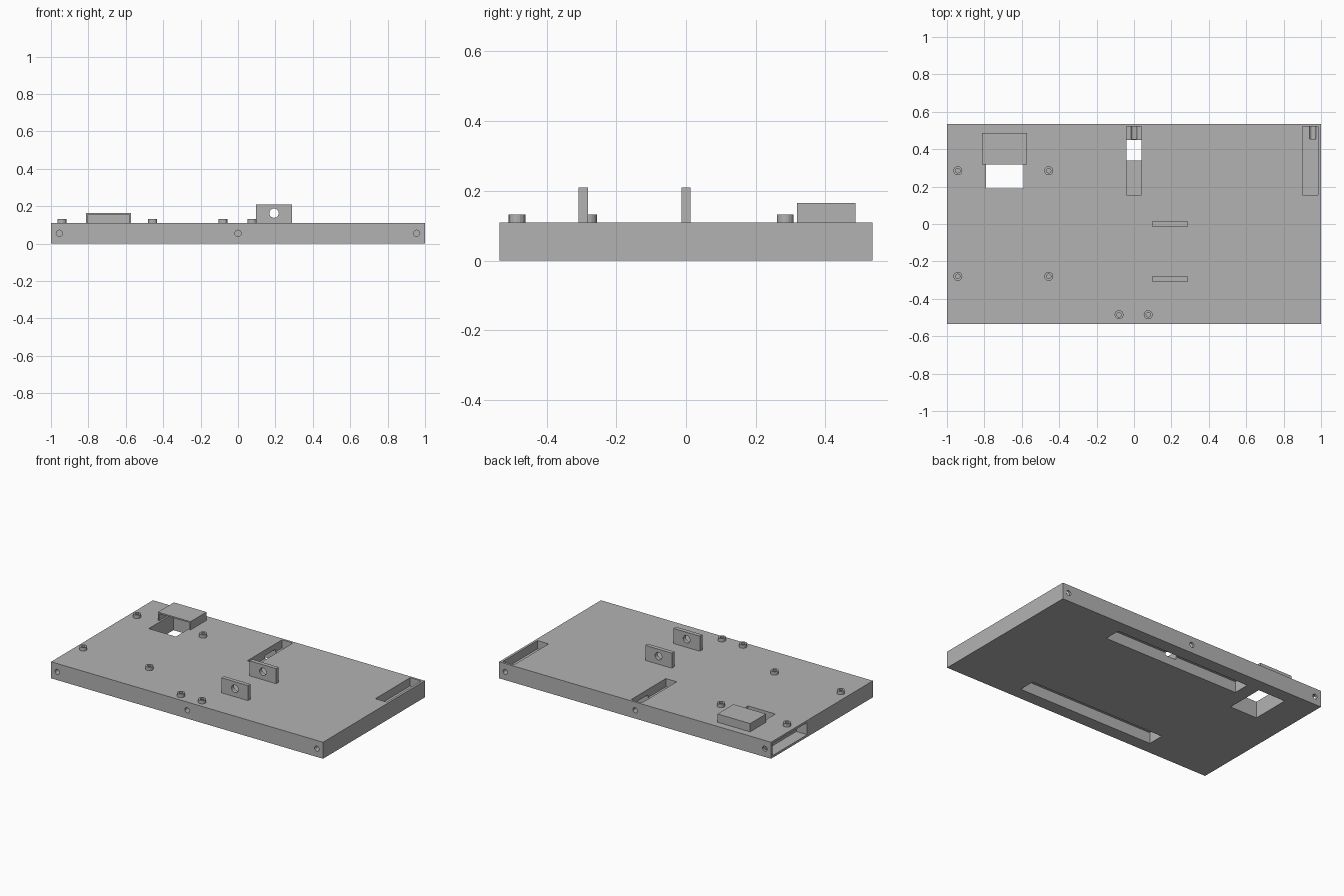
import bpy
from math import pi

if "Cube" in bpy.data.objects:
    bpy.data.objects.remove(bpy.data.objects["Cube"], do_unlink=True)

TOP = 0.11          # height of the base plate
HALF_DEPTH = 0.535

grey = bpy.data.materials.new("plain grey")
grey.use_nodes = True
grey.diffuse_color = (0.45, 0.45, 0.45, 1)
grey.node_tree.nodes["Principled BSDF"].inputs["Base Color"].default_value = grey.diffuse_color


def finish(name):
    ob = bpy.context.object
    ob.name = name
    ob.data.materials.append(grey)
    return ob


def box(name, x, y, z):
    """Box from three (low, high) ranges."""
    spans = (x, y, z)
    bpy.ops.mesh.primitive_cube_add(size=1, location=[(a + b) / 2 for a, b in spans])
    bpy.context.object.scale = [b - a for a, b in spans]
    bpy.ops.object.transform_apply(location=False, rotation=False)
    return finish(name)


def rod(name, centre, radius, length, along_y=False, sides=16):
    bpy.ops.mesh.primitive_cylinder_add(vertices=sides, radius=radius, depth=length, location=centre,
                                        rotation=(pi / 2 if along_y else 0, 0, 0))
    return finish(name)


def cut(target, cutter):
    """Subtract the cutter from the target, then drop the cutter."""
    cutter.hide_render = True
    mod = target.modifiers.new("cut", "BOOLEAN")
    mod.operation = "DIFFERENCE"
    mod.solver = "EXACT"
    mod.object = cutter
    bpy.ops.object.select_all(action="DESELECT")
    bpy.context.view_layer.objects.active = target
    target.select_set(True)
    bpy.ops.object.modifier_apply(modifier=mod.name)
    bpy.data.objects.remove(cutter, do_unlink=True)


# Base plate
plate = box("base_plate", (-1, 1), (-HALF_DEPTH, HALF_DEPTH), (0, TOP))

# Pockets in the top, and one opening sideways through the right edge
for x in ((-0.04, 0.04), (0.902, 0.984)):
    cut(plate, box("pocket_cutter", x, (0.155, 0.52), (0.055, 0.2)))
cut(plate, box("side_pocket_cutter", (-1.1, -0.92), (0.155, 0.52), (0.015, 0.095)))

# Long slots in the underside
for y in ((0.34, 0.45), (-0.45, -0.34)):
    cut(plate, box("slot_cutter", (-0.5, 0.5), y, (-0.1, 0.073)))

# Cable opening right through the plate
cut(plate, box("opening_cutter", (-0.79, -0.59), (0.19, 0.45), (-0.1, 0.2)))

# Screw holes in the front and back edges
for x in (-0.955, 0, 0.955):
    for side in (-1, 1):
        cut(plate, rod("screw_cutter", (x, side * HALF_DEPTH, 0.055), 0.017, 0.16, along_y=True))

# Hollow standoffs
spots = [(x, y) for x in (-0.942, -0.456) for y in (-0.28, 0.285)]
spots += [(x, -0.485) for x in (-0.08, 0.076)]
for i, (x, y) in enumerate(spots):
    post = rod(f"standoff_{i + 1}", (x, y, 0.12), 0.024, 0.025)
    for target in (post, plate):
        cut(target, rod("bore_cutter", (x, y, TOP), 0.012, 0.1))

# Hood over the cable opening, open at the front and below
hood = box("cable_hood", (-0.812, -0.572), (0.318, 0.486), (TOP, 0.165))
cut(hood, box("hood_cutter", (-0.802, -0.582), (0.2, 0.474), (0, 0.156)))

# Upright lugs with a cross hole
for name, y in (("front_lug", -0.295), ("rear_lug", 0)):
    lug = box(name, (0.095, 0.29), (y - 0.0135, y + 0.0135), (TOP, 0.21))
    cut(lug, rod("lug_hole_cutter", (0.193, y, 0.163), 0.025, 0.1, along_y=True, sides=24))
